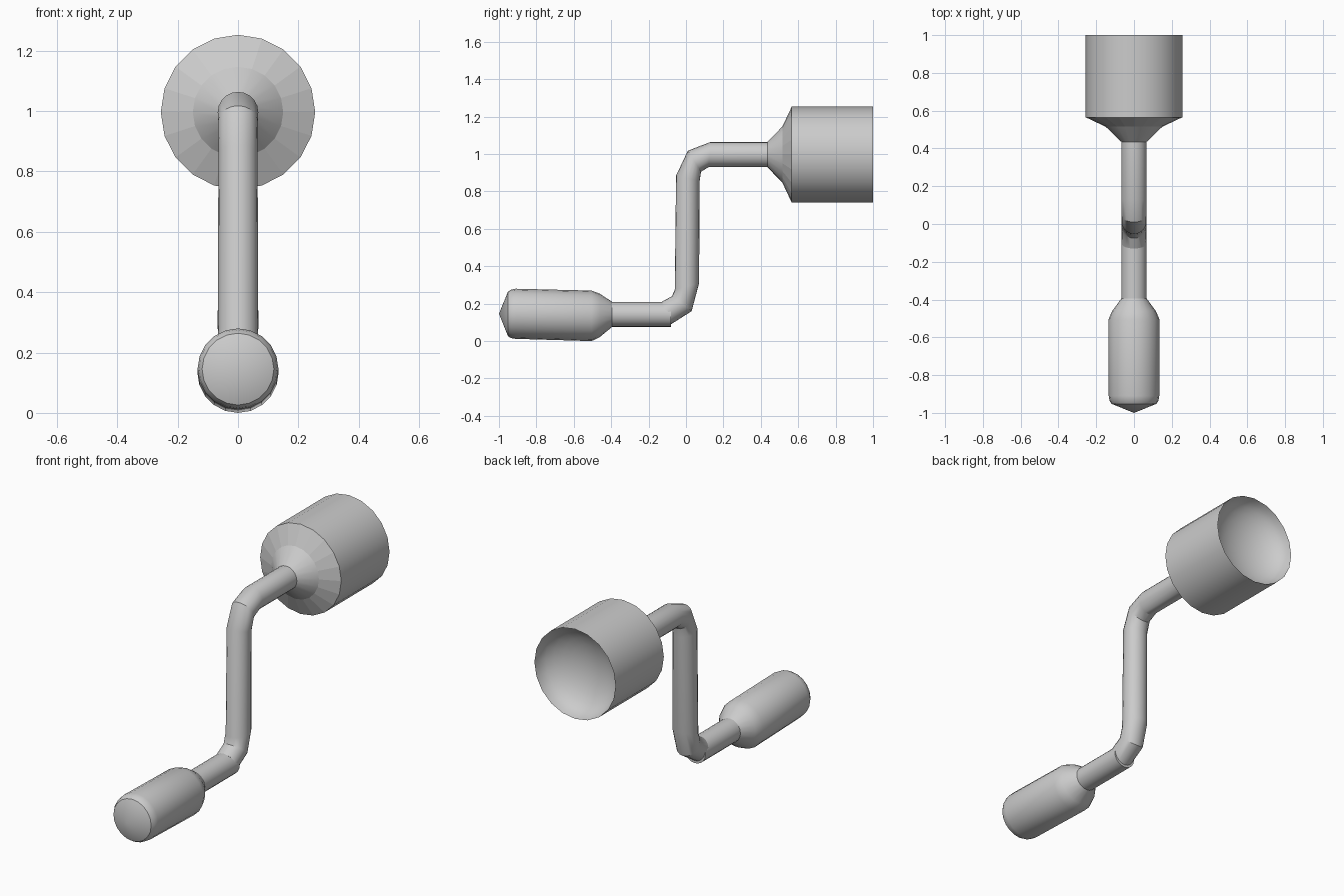
import bpy, bmesh, math
from mathutils import Vector

if "Cube" in bpy.data.objects:
    bpy.data.objects.remove(bpy.data.objects["Cube"])

SIDES = 20


def loft(name, rings):
    """Skin circular rings; each ring is (y, z) of its upper/outer and lower/inner point."""
    bm = bmesh.new()
    loops = []
    for ya, za, yb, zb in rings:
        a, b = Vector((0, ya, za)), Vector((0, yb, zb))
        mid, half = (a + b) / 2, (a - b) / 2
        side = Vector((half.length, 0, 0))
        loops.append([bm.verts.new(mid + half * math.cos(t) + side * math.sin(t))
                      for t in (math.tau * i / SIDES for i in range(SIDES))])
    for l0, l1 in zip(loops, loops[1:]):
        for i in range(SIDES):
            j = (i + 1) % SIDES
            bm.faces.new((l0[i], l0[j], l1[j], l1[i]))
    bm.faces.new(loops[0])
    bm.faces.new(loops[-1])
    bmesh.ops.remove_doubles(bm, verts=bm.verts, dist=1e-5)
    bmesh.ops.recalc_face_normals(bm, faces=bm.faces)
    mesh = bpy.data.meshes.new(name)
    bm.to_mesh(mesh)
    bm.free()
    ob = bpy.data.objects.new(name, mesh)
    bpy.context.collection.objects.link(ob)
    bpy.ops.object.select_all(action='DESELECT')
    ob.select_set(True)
    bpy.context.view_layer.objects.active = ob
    bpy.ops.object.shade_smooth_by_angle(angle=math.radians(30))
    return ob


def straight(z, profile):
    """Rings square to the y axis from (y, radius) pairs."""
    return [(y, z + r, y, z - r) for y, r in profile]


# Bent crank rod: neck, upper bend, upright, lower bend
loft("crank_rod", [
    (0.46, 1.064, 0.46, 0.930),
    (0.13, 1.064, 0.12, 0.930),
    (0.01, 1.018, 0.08, 0.905),
    (-0.053, 0.885, 0.073, 0.855),
    (-0.060, 0.275, 0.070, 0.310),
    (-0.075, 0.240, 0.030, 0.160),
    (-0.130, 0.210, -0.080, 0.090),
])

# Short rod into the handle
loft("handle_rod", straight(0.143, [(-0.08, 0.067), (-0.42, 0.067)]))

# Grip handle with a blunt conical end, tilted very slightly
loft("grip_handle", [
    (-1.0, 0.146, -1.0, 0.146),
    (-0.952, 0.264, -0.952, 0.026),
    (-0.935, 0.275, -0.935, 0.016),
    (-0.91, 0.280, -0.91, 0.012),
    (-0.505, 0.270, -0.505, 0.000),
    (-0.46, 0.253, -0.46, 0.022),
    (-0.395, 0.210, -0.395, 0.076),
])

# Socket cup: flared collar, drum, shallow dished back
dish = [(1.0 - 0.15 * math.cos(t), 0.256 * math.sin(t))
        for t in (math.pi / 2 * (1 - i / 7) for i in range(8))]
dish[-1] = (0.85, 0.0)
socket = loft("socket_cup", straight(0.997, [
    (0.435, 0.067), (0.515, 0.15), (0.565, 0.256)] + dish))
for p in socket.data.polygons:
    if 0.52 < p.center.y < 0.56:
        p.use_smooth = False
